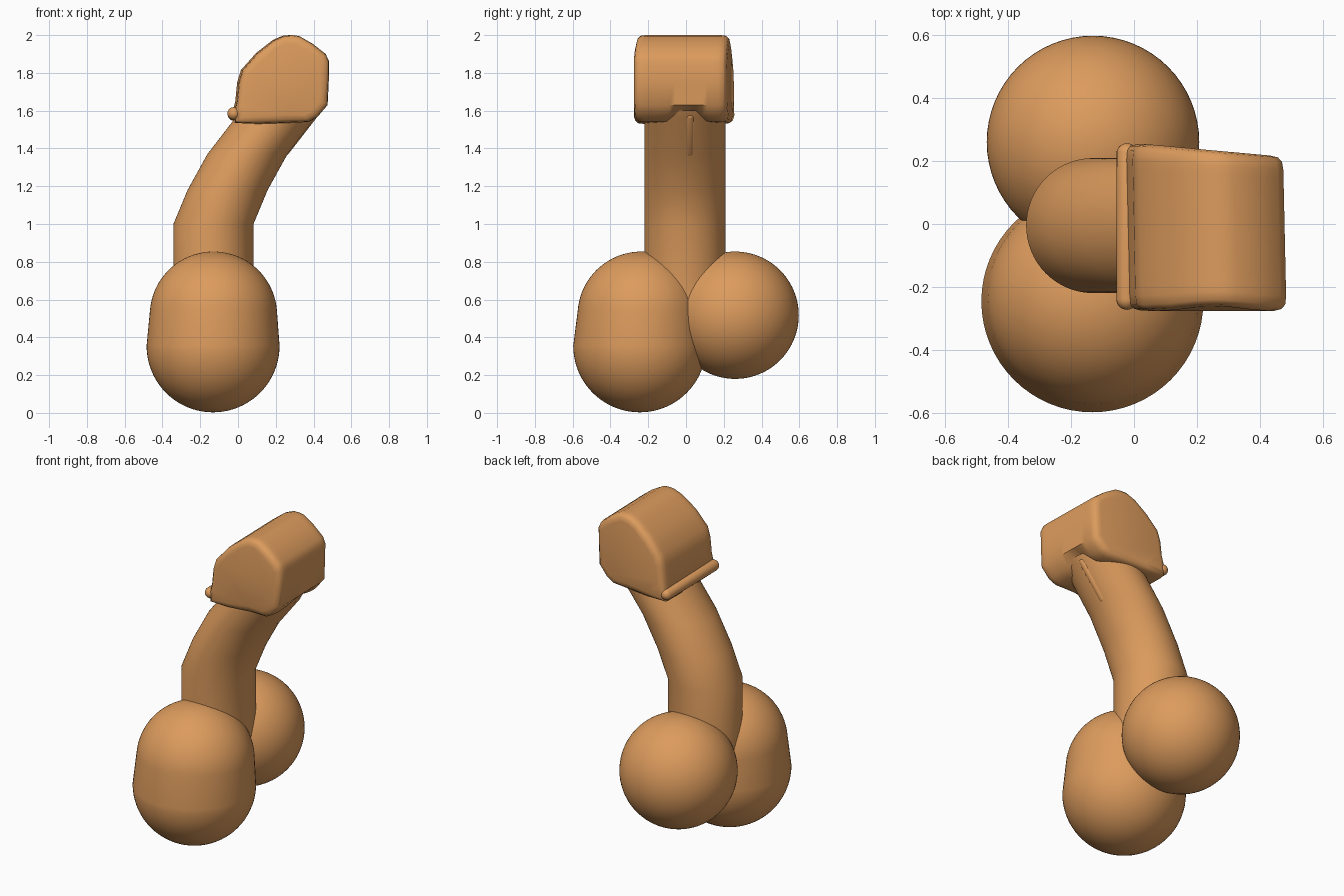
import bpy, bmesh, math
from mathutils import Vector

if "Cube" in bpy.data.objects:
    bpy.data.objects.remove(bpy.data.objects["Cube"])

mat = bpy.data.materials.new("tan")
mat.diffuse_color = (0.72, 0.33, 0.11, 1)
mat.use_nodes = True
mat.node_tree.nodes["Principled BSDF"].inputs["Base Color"].default_value = mat.diffuse_color


def finish(name, bm, angle=35):
    bmesh.ops.recalc_face_normals(bm, faces=bm.faces)
    me = bpy.data.meshes.new(name)
    bm.to_mesh(me)
    bm.free()
    ob = bpy.data.objects.new(name, me)
    bpy.context.collection.objects.link(ob)
    me.materials.append(mat)
    bpy.ops.object.select_all(action='DESELECT')
    ob.select_set(True)
    bpy.context.view_layer.objects.active = ob
    bpy.ops.object.shade_smooth_by_angle(angle=math.radians(angle))
    return ob


def loft(name, rings, angle=35):
    bm = bmesh.new()
    loops = [[bm.verts.new(p) for p in r] for r in rings]
    n = len(loops[0])
    for a, b in zip(loops, loops[1:]):
        for i in range(n):
            j = (i + 1) % n
            bm.faces.new((a[i], a[j], b[j], b[i]))
    bm.faces.new(loops[0])
    bm.faces.new(loops[-1])
    return finish(name, bm, angle)


def rounded_rod(name, a, b, r):
    # Sphere stretched into a capsule from a to b
    a, b = Vector(a), Vector(b)
    q = (b - a).to_track_quat('Z', 'Y')
    bm = bmesh.new()
    bmesh.ops.create_uvsphere(bm, u_segments=20, v_segments=14, radius=r)
    for v in bm.verts:
        v.co = (b if v.co.z > 1e-5 else a) + q @ v.co
    return finish(name, bm)


# Round base and elongated round base
bm = bmesh.new()
bmesh.ops.create_uvsphere(bm, u_segments=64, v_segments=40, radius=0.337)
bmesh.ops.translate(bm, verts=bm.verts, vec=(-0.13, 0.26, 0.517))
finish("back_base", bm)

bm = bmesh.new()
bmesh.ops.create_uvsphere(bm, u_segments=64, v_segments=40, radius=1)
for v in bm.verts:
    if v.co.z > 1e-4:
        v.co = v.co * 0.337 + Vector((-0.13, -0.237, 0.517))
    else:
        v.co = v.co * 0.352 + Vector((-0.132, -0.245, 0.355))
finish("front_base", bm)

# Leaning column with horizontal round sections
path = [(-0.13, 0.45), (-0.13, 1.0), (-0.055, 1.18), (0.05, 1.37), (0.2, 1.565), (0.22, 1.6)]
seg = 64
loft("column", [[(cx + 0.212 * math.cos(2 * math.pi * i / seg),
                  -0.005 + 0.214 * math.sin(2 * math.pi * i / seg), z)
                 for i in range(seg)] for cx, z in path])

# Top block: rounded profile run along y, with bevelled ends
profile = [(-0.02, 1.535), (0.1, 1.53), (0.25, 1.535), (0.37, 1.54), (0.415, 1.565), (0.47, 1.63),
           (0.476, 1.75), (0.478, 1.86), (0.46, 1.9), (0.39, 1.955), (0.32, 1.995),
           (0.285, 2.0), (0.245, 1.998), (0.19, 1.975), (0.1, 1.905), (0.02, 1.815),
           (0.0, 1.75), (-0.01, 1.65), (-0.022, 1.6)]


def section(t, inset=0.0, push=0.0):
    ring = []
    for x, z in profile:
        front = -0.25 - 0.008 * math.cos((x - 0.03) * 14)
        back = 0.235 - 0.075 * max(x, 0)
        y = front + (back - front) * t + push
        lift = 0.04 * math.exp(-((y - 0.01) / 0.07) ** 2) if x > 0.2 and z < 1.6 else 0
        d = Vector((0.23 - x, 1.75 - z)).normalized() * inset
        ring.append((x + d.x - 0.01 * (t - 0.5), y, z + d.y + lift))
    return ring


block = [section(0, 0.045, -0.018), section(0, 0.018, -0.012), section(0, 0.004, 0.002)]
block += [section(i / 16) for i in range(1, 16)]
block += [section(1, 0.004, -0.002), section(1, 0.018, 0.012), section(1, 0.045, 0.018)]
loft("top_block", block, 40)

# Rolled lip on the low edge and small ridge beneath
rounded_rod("edge_lip", (-0.022, -0.238, 1.585), (-0.022, 0.222, 1.58), 0.034)
rounded_rod("under_ridge", (0.245, 0.02, 1.385), (0.39, 0.02, 1.57), 0.026)
